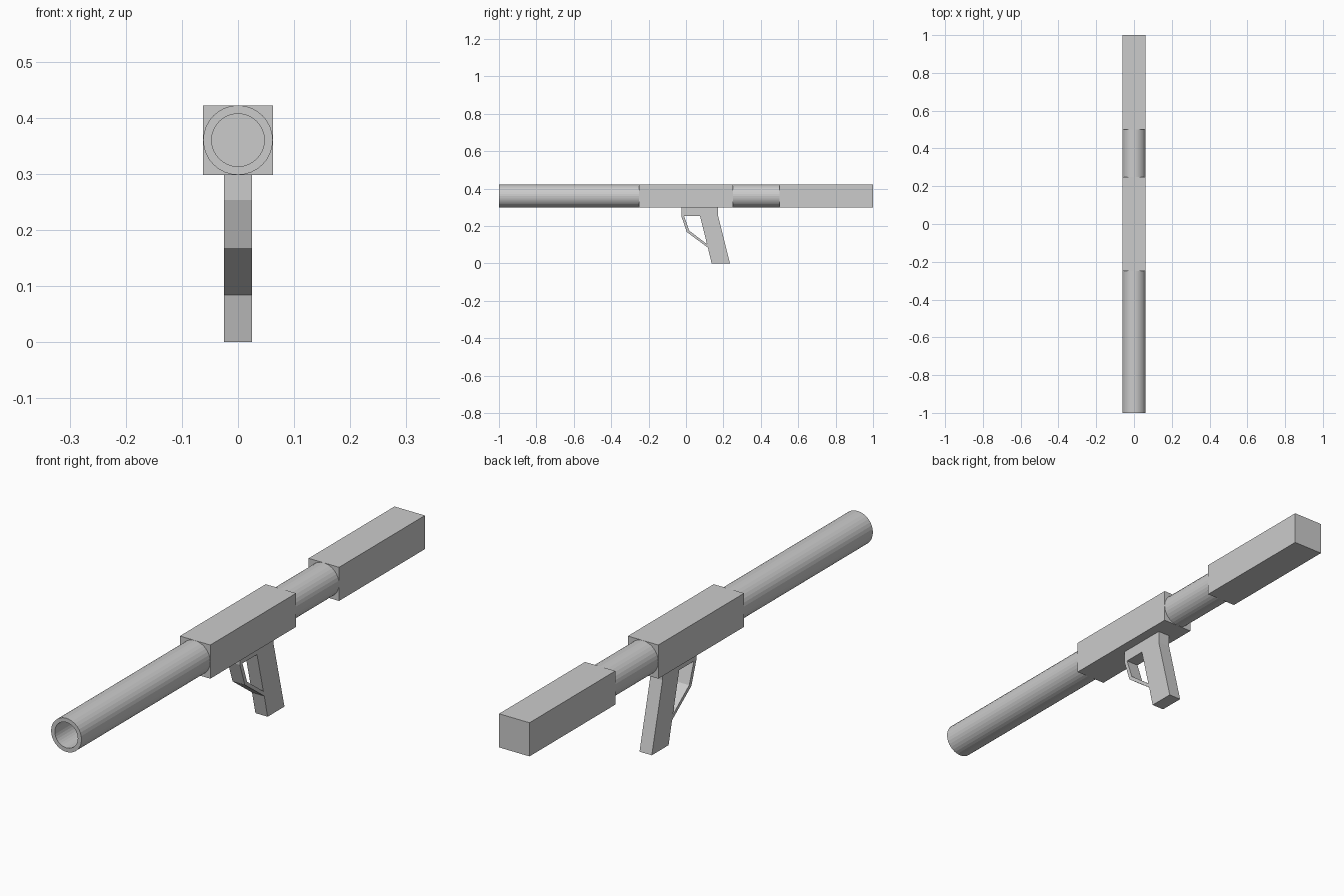
import bpy, bmesh
from mathutils import Matrix, Vector

if "Cube" in bpy.data.objects:
    bpy.data.objects.remove(bpy.data.objects["Cube"])

R, BORE, ZC = 0.062, 0.047, 0.36   # tube radius, bore radius, axis height
SIDES = 32


def make_object(name, bm):
    bmesh.ops.recalc_face_normals(bm, faces=bm.faces)
    mesh = bpy.data.meshes.new(name)
    bm.to_mesh(mesh)
    bm.free()
    obj = bpy.data.objects.new(name, mesh)
    bpy.context.collection.objects.link(obj)
    return obj


def box(name, y0, y1):
    bm = bmesh.new()
    bmesh.ops.create_cube(bm, size=1, matrix=Matrix.Translation((0, (y0 + y1) / 2, ZC))
                          @ Matrix.Diagonal((2 * R, y1 - y0, 2 * R, 1)))
    return make_object(name, bm)


def tube(name, y0, y1, bore_end=None):
    bm = bmesh.new()
    place = Matrix.Translation((0, (y0 + y1) / 2, ZC)) @ Matrix.Rotation(1.5707963, 4, 'X')
    bmesh.ops.create_cone(bm, cap_ends=True, segments=SIDES, radius1=R, radius2=R,
                          depth=y1 - y0, matrix=place)
    if bore_end is not None:
        # inset the muzzle cap and push it inwards
        bm.normal_update()
        cap = min(bm.faces, key=lambda f: f.calc_center_median().y)
        bmesh.ops.inset_region(bm, faces=[cap], thickness=R - BORE, use_even_offset=True)
        walls = bmesh.ops.extrude_discrete_faces(bm, faces=[cap])
        bmesh.ops.translate(bm, verts=walls['faces'][0].verts, vec=(0, bore_end - y0, 0))
    return make_object(name, bm)


# Barrel, receiver, rear tube and rear block
tube("barrel", -1.0, -0.25, bore_end=-0.26)
box("receiver", -0.25, 0.25)
tube("rear_tube", 0.25, 0.5)
box("rear_block", 0.5, 1.0)

# Grip with trigger guard: side profile (y, z) as panels, extruded across x
profile = [(-0.025, 0.298), (0.172, 0.298), (0.172, 0.253), (0.075, 0.253),
           (-0.010, 0.253), (-0.025, 0.253),                  # top plate 0-5
           (0.235, 0.0), (0.137, 0.0), (0.117, 0.084), (0.112, 0.103),  # handle 6-9
           (0.004, 0.168), (0.017, 0.175)]                    # guard bend 10-11
panels = [(0, 1, 2, 3, 4, 5), (3, 2, 6, 7, 8, 9), (5, 4, 11, 10), (10, 11, 9, 8)]
bm = bmesh.new()
verts = [bm.verts.new((-0.025, y, z)) for y, z in profile]
faces = [bm.faces.new([verts[i] for i in p]) for p in panels]
ext = bmesh.ops.extrude_face_region(bm, geom=faces, use_keep_orig=True)
bmesh.ops.translate(bm, vec=Vector((0.05, 0, 0)),
                    verts=[g for g in ext['geom'] if isinstance(g, bmesh.types.BMVert)])
make_object("grip_and_trigger_guard", bm)
